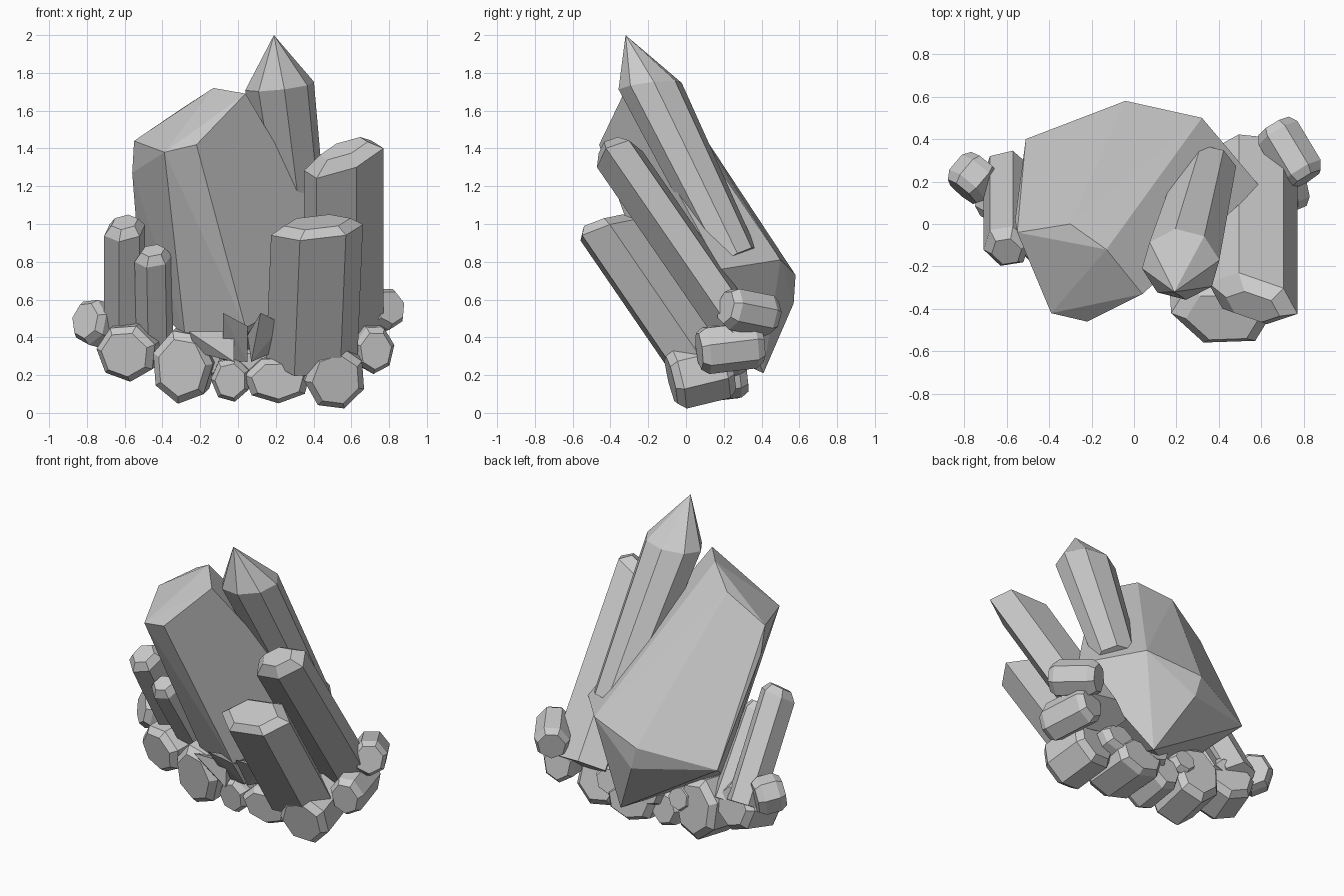
import bpy, bmesh, math
from mathutils import Vector


def hull(name, points):
    """Flat-faced convex solid around a handful of corner points."""
    bm = bmesh.new()
    for p in points:
        bm.verts.new(p)
    res = bmesh.ops.convex_hull(bm, input=bm.verts)
    loose = {g for g in res["geom_interior"] + res["geom_unused"]
             if isinstance(g, bmesh.types.BMVert)}
    bmesh.ops.delete(bm, geom=list(loose), context='VERTS')
    bmesh.ops.dissolve_limit(bm, angle_limit=math.radians(3),
                             verts=bm.verts, edges=bm.edges)
    bmesh.ops.recalc_face_normals(bm, faces=bm.faces)
    me = bpy.data.meshes.new(name)
    bm.to_mesh(me)
    bm.free()
    ob = bpy.data.objects.new(name, me)
    bpy.context.collection.objects.link(ob)
    return ob


def ring(c, axis, ru, rv, n, rot, slant=0.0, shear=0.0):
    """Polygon square to the axis; slant/shear push it along the axis."""
    u = Vector((1, 0, 0))
    u = (u - axis * u.dot(axis)).normalized()
    v = axis.cross(u)
    pts = []
    for i in range(n):
        a = math.radians(rot) + math.tau * i / n
        x, y = math.cos(a) * ru, math.sin(a) * rv
        pts.append(c + u * x + v * y + axis * (x * slant + y * shear))
    return pts


def crystal(name, base, top, ru, rv, n=6, rot=0, chamfer=0.06, end=0.6,
            slant=0.0, shear=0.0, apex=None, both=False, foot=1.0):
    """Prism from base to top with a chamfered or pointed end."""
    b, t = Vector(base), Vector(top)
    ax = (t - b).normalized()
    pts = ring(t - ax * chamfer, ax, ru, rv, n, rot, slant, shear)
    if apex:
        pts.append(Vector(apex))
    else:
        pts += ring(t, ax, ru * end, rv * end, n, rot, slant, shear)
    if both:
        pts += ring(b + ax * chamfer, ax, ru, rv, n, rot)
        pts += ring(b, ax, ru * end, rv * end, n, rot)
    else:
        pts += ring(b, ax, ru * foot, rv * foot, n, rot)
    return hull(name, pts)


# Large central crystal: faceted top, wide shoulder at the back, pointed foot
hull("main_crystal", [
    (0.04, -0.33, 1.69), (-0.13, -0.12, 1.72), (-0.30, 0.0, 1.61),
    (-0.55, -0.04, 1.44), (-0.39, -0.42, 1.38), (-0.22, -0.46, 1.42),
    (0.59, 0.18, 0.76), (0.32, 0.50, 0.81), (-0.04, 0.58, 0.73),
    (-0.51, 0.40, 0.64), (0.0, 0.57, 0.58), (0.19, 0.41, 0.21),
    (-0.28, 0.02, 0.40), (0.04, -0.11, 0.45), (-0.56, 0.02, 1.27)])

# Tall pointed crystal behind, tapering into the main one
crystal("tall_crystal", (0.34, 0.26, 0.82), (0.22, -0.19, 1.73), 0.185, 0.16,
        n=8, rot=10, chamfer=0.0, apex=(0.19, -0.32, 2.0), shear=-0.35,
        foot=0.78)

# Chisel-topped crystals on the right
crystal("right_crystal", (0.56, 0.32, 0.37), (0.56, -0.39, 1.40), 0.215, 0.13,
        rot=-12, chamfer=0.07, end=0.6, slant=0.42, shear=-0.05)
crystal("front_crystal", (0.39, 0.06, 0.28), (0.42, -0.44, 1.01), 0.245, 0.165,
        rot=8, chamfer=0.05, end=0.72, slant=0.14, shear=-0.3)

# Slim crystals on the left
crystal("left_crystal", (-0.60, 0.25, 0.38), (-0.60, -0.13, 1.01), 0.112, 0.115,
        rot=15, chamfer=0.05, end=0.65, slant=0.15)
crystal("small_left_crystal", (-0.44, 0.20, 0.34), (-0.45, -0.14, 0.86),
        0.10, 0.09, rot=10, chamfer=0.05, end=0.65, slant=0.1)

# Ring of short stub crystals: back end, front end, radii, turn
stubs = [
    ((-0.70, 0.28, 0.46), (-0.81, 0.15, 0.49), 0.115, 0.125, 10),
    ((-0.53, 0.28, 0.36), (-0.60, 0.01, 0.31), 0.165, 0.155, 20),
    ((-0.26, 0.30, 0.28), (-0.30, -0.04, 0.24), 0.165, 0.20, 5),
    ((-0.03, 0.28, 0.21), (-0.04, -0.02, 0.17), 0.105, 0.12, 25),
    ((0.20, 0.32, 0.21), (0.21, -0.03, 0.17), 0.18, 0.125, 15),
    ((0.48, 0.23, 0.25), (0.52, -0.08, 0.175), 0.165, 0.175, 30),
    ((0.66, 0.40, 0.37), (0.73, 0.07, 0.33), 0.11, 0.13, 10),
    ((0.66, 0.46, 0.51), (0.81, 0.21, 0.56), 0.11, 0.115, 20),
    # fillers tucked between the stubs and the crystals
    ((-0.15, 0.30, 0.32), (-0.16, 0.05, 0.27), 0.09, 0.09, 0),
    ((0.08, 0.31, 0.29), (0.08, 0.04, 0.26), 0.11, 0.08, 15),
    ((0.35, 0.30, 0.30), (0.36, 0.06, 0.25), 0.12, 0.10, 10),
]
for i, (b, f, ru, rv, turn) in enumerate(stubs):
    crystal(f"base_stub_{i + 1}", b, f, ru, rv, n=7, rot=turn, chamfer=0.04,
            end=0.78, both=True)

# Sharp splinters at the foot of the main crystal
shards = [
    [(-0.26, -0.09, 0.43), (-0.02, -0.09, 0.43), (-0.02, -0.10, 0.27),
     (-0.22, -0.02, 0.32), (-0.12, 0.20, 0.32)],
    [(-0.08, -0.20, 0.53), (0.05, -0.13, 0.46), (0.05, 0.0, 0.27),
     (-0.08, 0.0, 0.28), (0.0, 0.20, 0.35)],
    [(0.12, -0.20, 0.53), (0.24, -0.12, 0.47), (0.05, -0.06, 0.41),
     (0.23, 0.0, 0.34), (0.07, 0.0, 0.27), (0.15, 0.20, 0.35)],
]
for i, pts in enumerate(shards):
    hull(f"shard_{i + 1}", pts)
